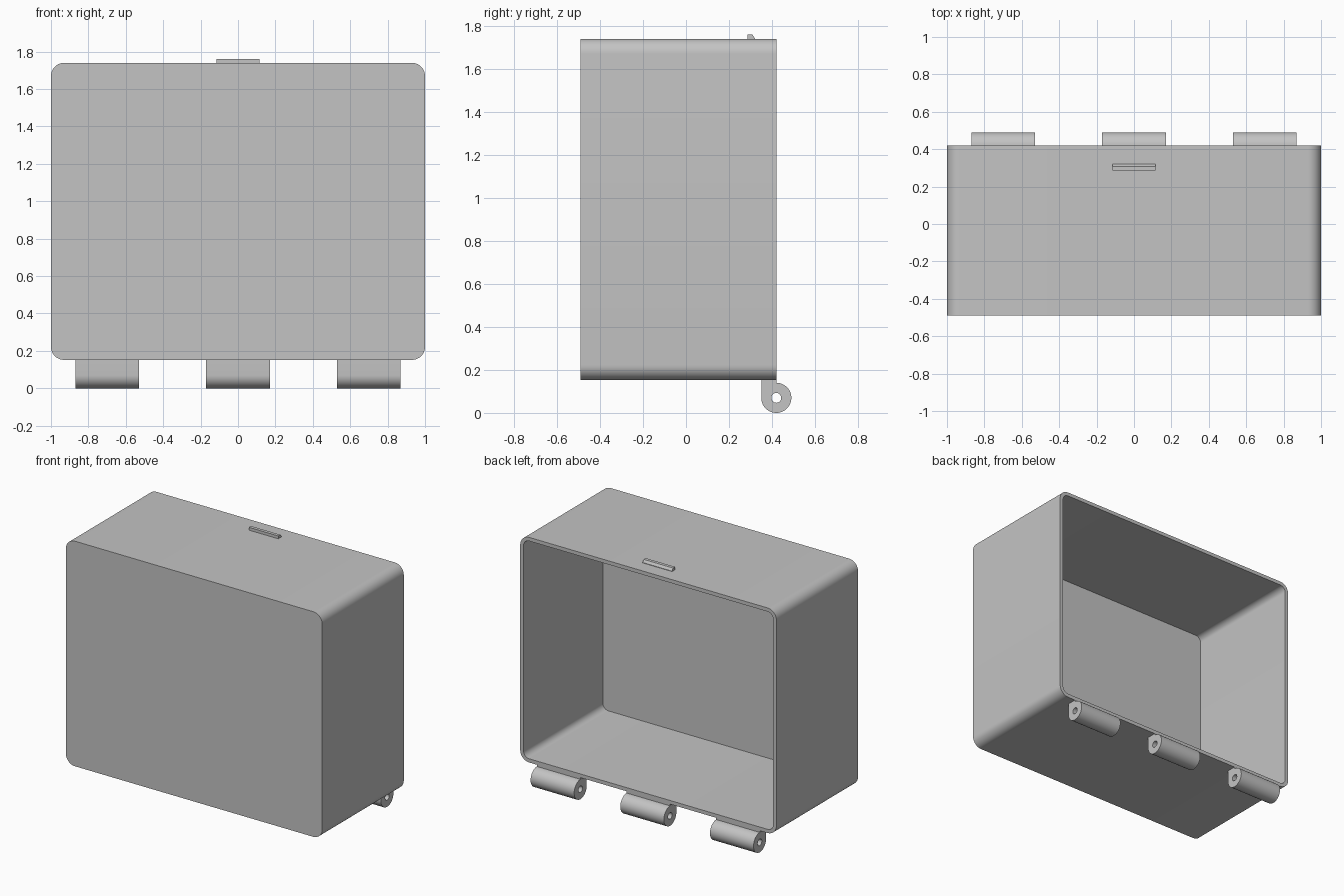
import bpy, bmesh
from math import sin, cos, pi, radians

cube = bpy.data.objects.get("Cube")
if cube:
    bpy.data.objects.remove(cube, do_unlink=True)

GREY = 0.55
grey = bpy.data.materials.new("plain grey")
grey.use_nodes = True
grey.diffuse_color = (GREY, GREY, GREY, 1)
grey.node_tree.nodes["Principled BSDF"].inputs["Base Color"].default_value = (GREY, GREY, GREY, 1)


def arc(cx, cy, r, start, end, steps):
    """Points along an arc, angles in degrees."""
    angles = [radians(start + (end - start) * i / steps) for i in range(steps + 1)]
    return [(cx + r * cos(a), cy + r * sin(a)) for a in angles]


def finish(obj):
    obj.data.materials.clear()
    obj.data.materials.append(grey)
    bpy.ops.object.select_all(action='DESELECT')
    obj.select_set(True)
    bpy.context.view_layer.objects.active = obj
    bpy.ops.object.shade_smooth_by_angle(angle=radians(30))


def clean(mesh, bm):
    bmesh.ops.remove_doubles(bm, verts=bm.verts, dist=0.0001)
    bmesh.ops.recalc_face_normals(bm, faces=bm.faces)
    bm.to_mesh(mesh)
    bm.free()


# Open box: rounded outline run front to back, then inside to the inner wall
HALF_X, BOTTOM, TOP, FRONT, BACK = 1.0, 0.152, 1.74, -0.49, 0.42
WALL, RADIUS = 0.026, 0.07


def rounded_outline(inset):
    r = RADIUS - inset
    x, low, high = HALF_X - RADIUS, BOTTOM + RADIUS, TOP - RADIUS
    pts = []
    for i, (cx, cz) in enumerate([(x, high), (-x, high), (-x, low), (x, low)]):
        pts += arc(cx, cz, r, 90 * i, 90 * i + 90, 10)
    return pts


bm = bmesh.new()
rings = []
for inset, y in [(0, FRONT), (0, BACK), (WALL, BACK), (WALL, FRONT + WALL)]:
    rings.append([bm.verts.new((x, y, z)) for x, z in rounded_outline(inset)])
for a, b in zip(rings, rings[1:]):
    for i in range(len(a)):
        j = (i + 1) % len(a)
        bm.faces.new((a[i], a[j], b[j], b[i]))
bm.faces.new(rings[0])
bm.faces.new(rings[-1])
box_mesh = bpy.data.meshes.new("box")
clean(box_mesh, bm)
box = bpy.data.objects.new("box", box_mesh)
bpy.context.collection.objects.link(box)
finish(box)


def extrude_profile(name, outlines, x, width):
    """Extrude closed (y, z) outlines along x; inner outlines become holes."""
    curve = bpy.data.curves.new(name, 'CURVE')
    curve.dimensions = '2D'
    curve.fill_mode = 'BOTH'
    curve.extrude = width / 2
    for pts in outlines:
        spline = curve.splines.new('POLY')
        spline.points.add(len(pts) - 1)
        for p, (u, v) in zip(spline.points, pts):
            p.co = (u, v, 0, 1)
        spline.use_cyclic_u = True
    obj = bpy.data.objects.new(name, curve)
    bpy.context.collection.objects.link(obj)
    obj.location.x = x
    obj.rotation_euler = (pi / 2, 0, pi / 2)
    bpy.ops.object.select_all(action='DESELECT')
    obj.select_set(True)
    bpy.context.view_layer.objects.active = obj
    bpy.ops.object.convert(target='MESH')
    obj = bpy.context.view_layer.objects.active
    bm = bmesh.new()
    bm.from_mesh(obj.data)
    clean(obj.data, bm)
    finish(obj)


# Hinge knuckles with pin holes under the open edge
PIN_Y, PIN_Z, KNUCKLE = 0.42, 0.07, 0.07
knuckle = [(PIN_Y, BOTTOM + 0.005), (PIN_Y - KNUCKLE, BOTTOM + 0.005)]
knuckle += arc(PIN_Y, PIN_Z, KNUCKLE, 180, 450, 36)
pin_hole = arc(PIN_Y, PIN_Z, 0.023, 0, 345, 23)
for side, x in [("right", -0.7), ("middle", 0), ("left", 0.7)]:
    extrude_profile(side + "_hinge", [knuckle, pin_hole], x, 0.34)

# Catch ridge on the top: flat upper face, sloping toward the opening
catch = [(0.285, TOP - 0.005), (0.32, TOP - 0.005), (0.32, TOP + 0.003),
         (0.308, TOP + 0.02), (0.285, TOP + 0.02)]
extrude_profile("catch_ridge", [catch], 0, 0.23)
